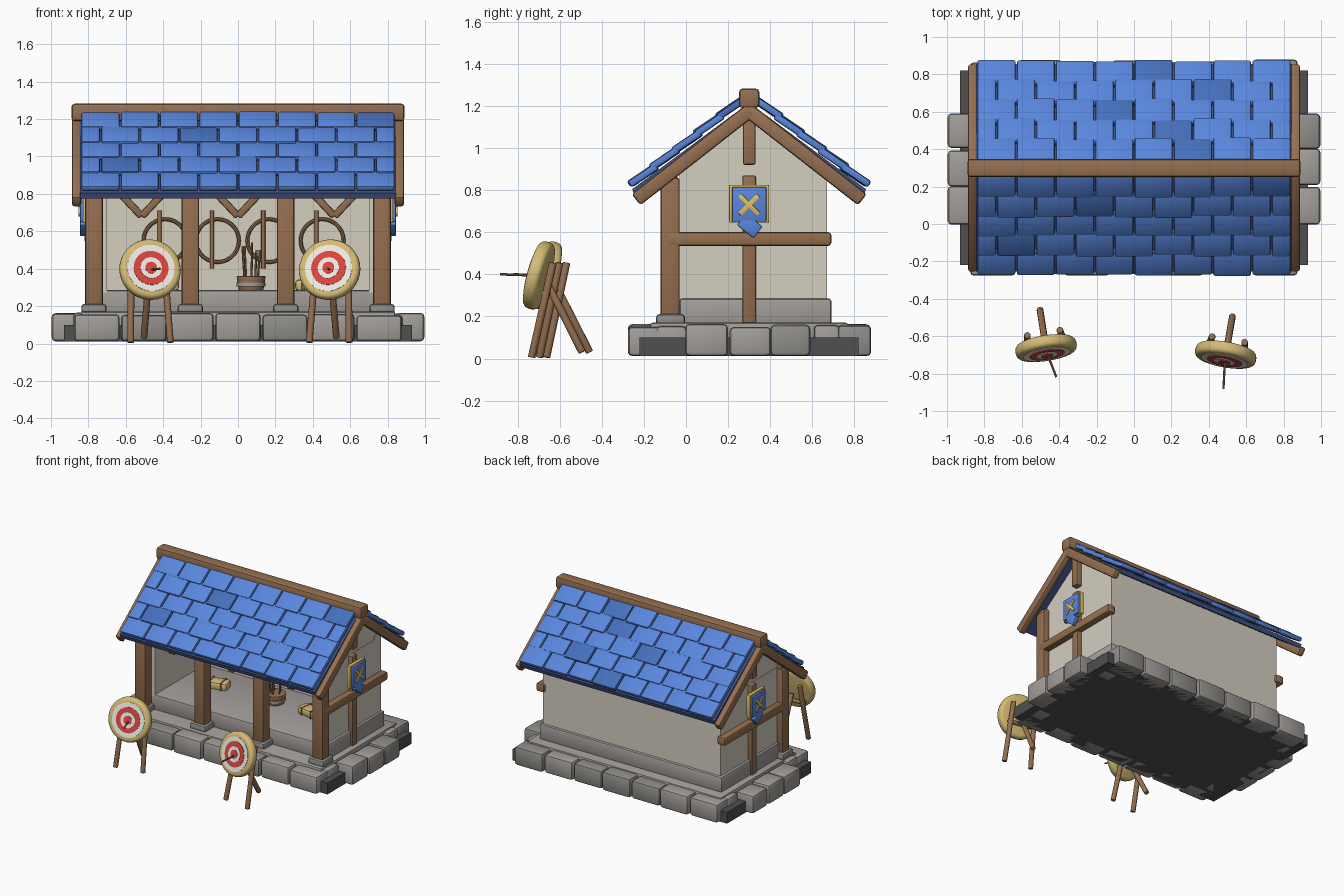
import bpy, bmesh, random
from math import radians, pi, cos, sin, atan2
from mathutils import Vector, Matrix

if "Cube" in bpy.data.objects:
    bpy.data.objects.remove(bpy.data.objects["Cube"])

random.seed(4)
COL = dict(wood=(.30, .16, .08), blue=(.10, .24, .72), navy=(.06, .16, .50), deck=(.05, .08, .22),
           stone=(.36, .34, .32), stone2=(.28, .27, .25), dark=(.08, .08, .08), plaster=(.66, .62, .53),
           straw=(.66, .50, .18), gold=(.75, .52, .12), white=(.85, .83, .76), red=(.70, .06, .05))
MAT = {}
for k, c in COL.items():
    MAT[k] = bpy.data.materials.new(k)
    MAT[k].diffuse_color = (*c, 1)


def finish(name, bm, mat, mtx=None, bevel=0, seg=2):
    """Bevel the sharp edges, place the mesh and make the object."""
    if bevel:
        es = [e for e in bm.edges if len(e.link_faces) == 2 and e.calc_face_angle(0) > .6]
        bmesh.ops.bevel(bm, geom=es, offset=bevel, segments=seg, affect='EDGES', profile=.5)
    if mtx:
        bm.transform(mtx)
    bmesh.ops.recalc_face_normals(bm, faces=bm.faces)
    me = bpy.data.meshes.new(name)
    bm.to_mesh(me)
    bm.free()
    ob = bpy.data.objects.new(name, me)
    bpy.context.collection.objects.link(ob)
    me.materials.append(MAT[mat])
    bpy.context.view_layer.objects.active = ob
    bpy.ops.object.select_all(action='DESELECT')
    ob.select_set(True)
    bpy.ops.object.shade_smooth_by_angle(angle=radians(35))
    return ob


def block(name, size, mat, mtx, bevel=.01):
    bm = bmesh.new()
    bmesh.ops.create_cube(bm, size=1)
    bm.transform(Matrix.Diagonal((*size, 1)))
    return finish(name, bm, mat, mtx, bevel)


def box(name, x, y, z, mat, bevel=.01):
    c = Vector(((x[0] + x[1]) / 2, (y[0] + y[1]) / 2, (z[0] + z[1]) / 2))
    return block(name, (abs(x[1] - x[0]), y[1] - y[0], z[1] - z[0]), mat, Matrix.Translation(c), bevel)


def along(p, q):
    p, q = Vector(p), Vector(q)
    return Matrix.Translation((p + q) / 2) @ (q - p).to_track_quat('Z', 'Y').to_matrix().to_4x4(), (q - p).length


def beam(name, p, q, w, h, mat='wood', base=Matrix(), bevel=.01):
    m, n = along(p, q)
    return block(name, (w, h, n), mat, base @ m, bevel)


def rod(name, p, q, r, mat='wood', base=Matrix(), bevel=0, sides=12, r2=None):
    m, n = along(p, q)
    bm = bmesh.new()
    bmesh.ops.create_cone(bm, cap_ends=True, segments=sides, radius1=r, radius2=r2 or r, depth=n)
    return finish(name, bm, mat, base @ m, bevel, 3)


def ring(name, c, R, r, mat, axis):
    bm = bmesh.new()
    n, k = 28, 8
    v = [[bm.verts.new(((R + r * cos(2*pi*j/k)) * cos(2*pi*i/n), (R + r * cos(2*pi*j/k)) * sin(2*pi*i/n),
                        r * sin(2*pi*j/k))) for j in range(k)] for i in range(n)]
    for i in range(n):
        for j in range(k):
            a, b = v[i], v[(i + 1) % n]
            bm.faces.new((a[j], b[j], b[(j + 1) % k], a[(j + 1) % k]))
    return finish(name, bm, mat, Matrix.Translation(c) @ axis)


def prism(name, yz, x0, x1, mat):
    """Extrude a y-z profile along x."""
    bm = bmesh.new()
    f = bm.faces.new([bm.verts.new((x0, y, z)) for y, z in yz])
    g = bmesh.ops.extrude_face_region(bm, geom=[f])['geom']
    bmesh.ops.translate(bm, vec=(x1 - x0, 0, 0), verts=[e for e in g if isinstance(e, bmesh.types.BMVert)])
    return finish(name, bm, mat)


def stone(x, y):
    j = lambda: random.uniform(-.008, .008)
    box('foundation_stone', (x[0] + .004, x[1] - .004), (y[0] + j(), y[1] + j()), (.012, .158 + j()),
        random.choice(['stone', 'stone', 'stone2']), .02)


# Foundation: floor slab ringed with stones
box('foundation_core', (-.93, .93), (-.22, .82), (.012, .10), 'dark', 0)
box('floor_slab', (-.84, .84), (-.17, .77), (.05, .17), 'stone', .01)
for i in range(7):
    x = -.88 + i * .2515
    for y in ((-.272, -.12), (.72, .872)):
        stone((x, x + .25), y)
for s in (-1, 1):
    for y0, y1, xa, xb in ((-.14, 0, .74, .885), (0, .2, .84, 1), (.2, .4, .84, 1), (.4, .6, .84, 1), (.6, .74, .74, .885)):
        stone(sorted((s * xa, s * xb)), (y0 + .004, y1 - .004))

# Raised inner floor, walls and gables
box('raised_floor', (-.79, .79), (-.03, .69), (.16, .285), 'stone', .012)
box('back_wall', (-.77, .77), (.59, .67), (.27, .90), 'plaster', 0)
for s in (-1, 1):
    box('side_wall', sorted((s * .70, s * .77)), (-.03, .67), (.27, .87), 'plaster', 0)
    prism('gable', [(-.05, .87), (.65, .87), (.66, .91), (.3, 1.18), (-.06, .91)], s * .705, s * .765, 'plaster')

# Front posts on pads, lintel and V braces
for x in (-.77, -.255, .255, .77):
    box('front_post', (x - .047, x + .047), (-.12, -.03), (.18, .86), 'wood', .014)
    box('post_pad', (x - .068, x + .068), (-.142, -.005), (.155, .212), 'stone2', .018)
box('front_lintel', (-.80, .80), (-.11, -.04), (.82, .89), 'wood')
for x in (-.515, 0, .515):
    for s in (-1, 1):
        beam('v_brace', (x, -.075, .68), (x + s * .15, -.075, .84), .035, .04)

# Gable timbers and shields
for s in (-1, 1):
    X = lambda a, b: sorted((s * a, s * b))
    box('gable_post', X(.75, .805), (.268, .332), (.165, .87), 'wood')
    box('king_post', X(.75, .81), (.27, .33), (.92, 1.16), 'wood')
    box('gable_crossbeam', X(.75, .82), (-.09, .69), (.535, .60), 'wood', .014)
    box('shield_back', X(.80, .83), (.205, .395), (.645, .825), 'gold', .006)
    box('shield_face', X(.81, .845), (.218, .382), (.65, .815), 'blue', .006)
    block('shield_tip', (.03, .10, .07), 'blue', Matrix.Translation((s * .83, .303, .63)) @ Matrix.Rotation(radians(-38), 4, 'X'), .006)
    for t in (-1, 1):
        beam('shield_cross', (s * .846, .3 - t * .045, .685), (s * .846, .3 + t * .045, .775), .014, .022, 'gold', bevel=.003)

# Roof: ridge, rakes, deck and overlapping tiles
box('ridge_beam', (-.89, .89), (.252, .348), (1.19, 1.282), 'wood', .016)
prism('roof_deck', [(.3, 1.215), (.855, .805), (.845, .775), (.3, 1.165), (-.245, .775), (-.255, .805)], -.845, .845, 'deck')
for s in (-1, 1):
    for d in (-1, 1):
        m = Matrix.Translation((s * .863, .3 + d * .262, .97)) @ Matrix.Rotation(-d * atan2(.41, .525), 4, 'X')
        block('rake_beam', (.05, .70, .068), 'wood', m, .014)
T, L = radians(34), .155
for d in (-1, 1):
    for r in range(5):
        cuts = [-.84 + .21 * i for i in range(9)]
        if r % 2:
            cuts = [-.84] + [-.735 + .21 * i for i in range(8)] + [.84]
        for a, b in zip(cuts, cuts[1:]):
            j = random.uniform(-.006, .006)
            out = .152 + .104 * r + j
            c = (((a + b) / 2), .3 + d * (out - L / 2 * cos(T)), 1.147 - .08 * r + L / 2 * sin(T))
            m = Matrix.Translation(c) @ Matrix.Rotation(-d * T, 4, 'X')
            block('roof_tile', (b - a - .007, L, .034), 'navy' if random.random() < .1 else 'blue', m, .011)

# Bows hanging on the back wall
flat = Matrix.Rotation(pi / 2, 4, 'X')
for x in (-.39, -.11, .165, .45):
    ring('bow_hoop', (x, .57, .55), .115, .01, 'wood', flat)
    rod('bow_grip', (x - .03, .565, .40), (x - .03, .565, .71), .011)

# Arrow tub and straw bales
rod('arrow_tub', (.07, .36, .28), (.07, .36, .36), .065, r2=.078, sides=20, bevel=.006)
rod('tub_band', (.07, .36, .305), (.07, .36, .325), .077, 'stone', sides=20)
for i in range(5):
    a = i * 2.4
    p = Vector((.07 + .035 * cos(a), .36 + .035 * sin(a), .33))
    rod('stored_arrow', p, p + Vector((.012 * cos(a), .012 * sin(a), .17 + .02 * (i % 3))), .006, sides=6)
for x, rot in ((-.41, 12), (.40, -10)):
    m = Matrix.Translation((x, .33, .312)) @ Matrix.Rotation(radians(rot), 4, 'Z')
    block('straw_bale', (.18, .10, .06), 'straw', m, .018)
    for o in (-.045, .045):
        block('bale_strap', (.014, .106, .066), 'wood', m @ Matrix.Translation((o, 0, 0)), .004)

# Archery targets on tripods
for cx, cy, yaw, skew in ((-.47, -.665, 9, .03), (.49, -.70, -10, .02)):
    stand = Matrix.Translation((cx, cy, 0)) @ Matrix.Rotation(radians(yaw), 4, 'Z')
    for s in (-1, 1):
        rod('target_front_leg', (s * .108, -.015, .005), (s * .088, .085, .455), .018, base=stand, bevel=.004)
    rod('target_rear_leg', (0, .04, .36), (.0, .21, .03), .018, base=stand, bevel=.004)
    rod('target_crossbar', (-.11, .045, .31), (.11, .045, .31), .015, base=stand)
    face = stand @ Matrix.Translation((0, 0, .395)) @ Matrix.Rotation(radians(-15), 4, 'X')
    rod('target_disc', (0, .035, 0), (0, -.032, 0), .165, 'straw', face, .024, 36)
    for i, (r, c) in enumerate(((.128, 'white'), (.094, 'red'), (.058, 'white'), (.032, 'red'))):
        rod('target_ring', (0, 0, 0), (0, -.035 - .003 * i, 0), r, c, face, 0, 32)
    rod('stuck_arrow', (0, -.02, .395), (skew, -.182 if cx > 0 else -.16, .40), .006, base=stand, sides=8)

for m in bpy.data.materials:
    if m.users and not m.is_grease_pencil:
        m.use_nodes = True
        m.node_tree.nodes["Principled BSDF"].inputs["Base Color"].default_value = m.diffuse_color
